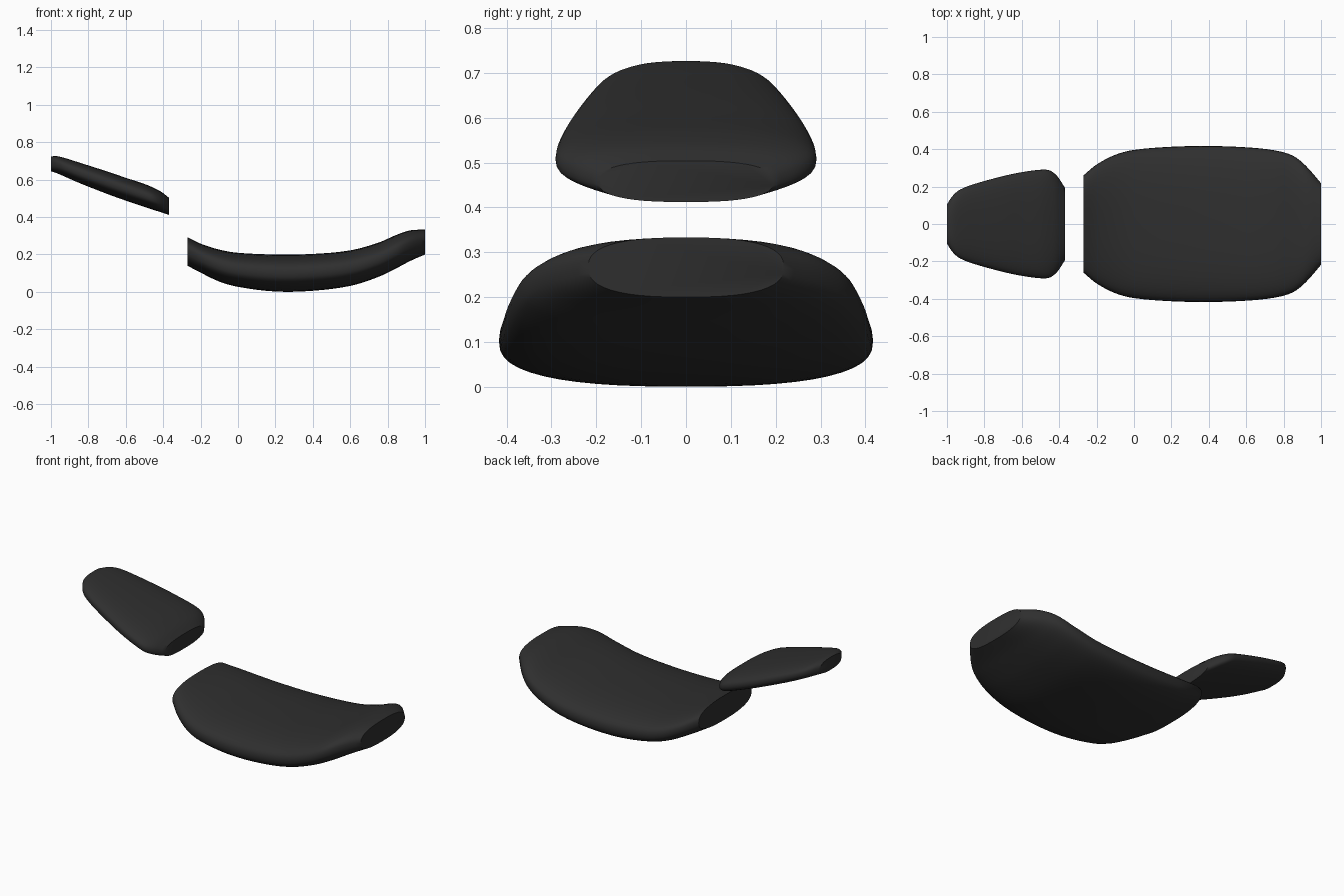
import bpy, bmesh, math

if "Cube" in bpy.data.objects:
    bpy.data.objects.remove(bpy.data.objects["Cube"])

black = bpy.data.materials.new("black_padding")
black.diffuse_color = (0.028, 0.028, 0.028, 1)
black.use_nodes = True
black.node_tree.nodes["Principled BSDF"].inputs["Base Color"].default_value = black.diffuse_color


def spline(pts, steps):
    """Smooth curve through the stations (cubic Hermite along x)."""
    def slope(i):
        a, b = pts[max(i - 1, 0)], pts[min(i + 1, len(pts) - 1)]
        return [(q - p) / (b[0] - a[0]) for p, q in zip(a, b)]
    out = []
    for i in range(len(pts) - 1):
        p, q, m, n = pts[i], pts[i + 1], slope(i), slope(i + 1)
        h = q[0] - p[0]
        for s in range(steps):
            t = s / steps
            out.append([(2*t**3 - 3*t*t + 1) * p[k] + (t**3 - 2*t*t + t) * h * m[k]
                        + (3*t*t - 2*t**3) * q[k] + (t**3 - t*t) * h * n[k]
                        for k in range(4)])
    return out + [list(pts[-1])]


def pad(name, stations, power, sides=48):
    """Loft rounded cross-sections given as x, half width, bottom, top."""
    bm = bmesh.new()
    rings = []
    for x, w, lo, hi in spline(stations, 4):
        ring = []
        for i in range(sides):
            a = 2 * math.pi * i / sides
            c, s = math.cos(a), math.sin(a)
            y = math.copysign(abs(c) ** (2 / power), c) * w
            z = (lo + hi) / 2 + math.copysign(abs(s) ** (2 / power), s) * (hi - lo) / 2
            ring.append(bm.verts.new((x, y, z)))
        rings.append(ring)
    for r, q in zip(rings, rings[1:]):
        for i in range(sides):
            j = (i + 1) % sides
            bm.faces.new((r[i], r[j], q[j], q[i]))
    # flat cut ends
    bm.faces.new(rings[0])
    bm.faces.new(rings[-1])
    bmesh.ops.recalc_face_normals(bm, faces=bm.faces)
    mesh = bpy.data.meshes.new(name)
    bm.to_mesh(mesh)
    bm.free()
    mesh.materials.append(black)
    ob = bpy.data.objects.new(name, mesh)
    bpy.context.collection.objects.link(ob)
    bpy.ops.object.select_all(action='DESELECT')
    ob.select_set(True)
    bpy.context.view_layer.objects.active = ob
    bpy.ops.object.shade_smooth_by_angle(angle=math.radians(40))


# Large dished seat cushion
pad("seat_cushion", [
    (-0.27, 0.26, 0.14, 0.292), (-0.20, 0.318, 0.103, 0.258),
    (-0.10, 0.37, 0.055, 0.226), (0.0, 0.396, 0.027, 0.209),
    (0.20, 0.413, 0.002, 0.20), (0.40, 0.417, 0.006, 0.203),
    (0.60, 0.41, 0.032, 0.222), (0.75, 0.394, 0.08, 0.263),
    (0.85, 0.365, 0.128, 0.306), (0.92, 0.31, 0.165, 0.329),
    (1.0, 0.218, 0.20, 0.333)], 2.6)

# Smaller tilted back cushion
pad("back_cushion", [
    (-1.0, 0.105, 0.645, 0.724), (-0.97, 0.15, 0.635, 0.726),
    (-0.93, 0.184, 0.618, 0.717), (-0.85, 0.215, 0.583, 0.692),
    (-0.70, 0.256, 0.524, 0.644), (-0.60, 0.277, 0.488, 0.61),
    (-0.50, 0.29, 0.454, 0.577), (-0.45, 0.286, 0.438, 0.556),
    (-0.41, 0.255, 0.425, 0.535), (-0.37, 0.195, 0.412, 0.504)], 2.6)
